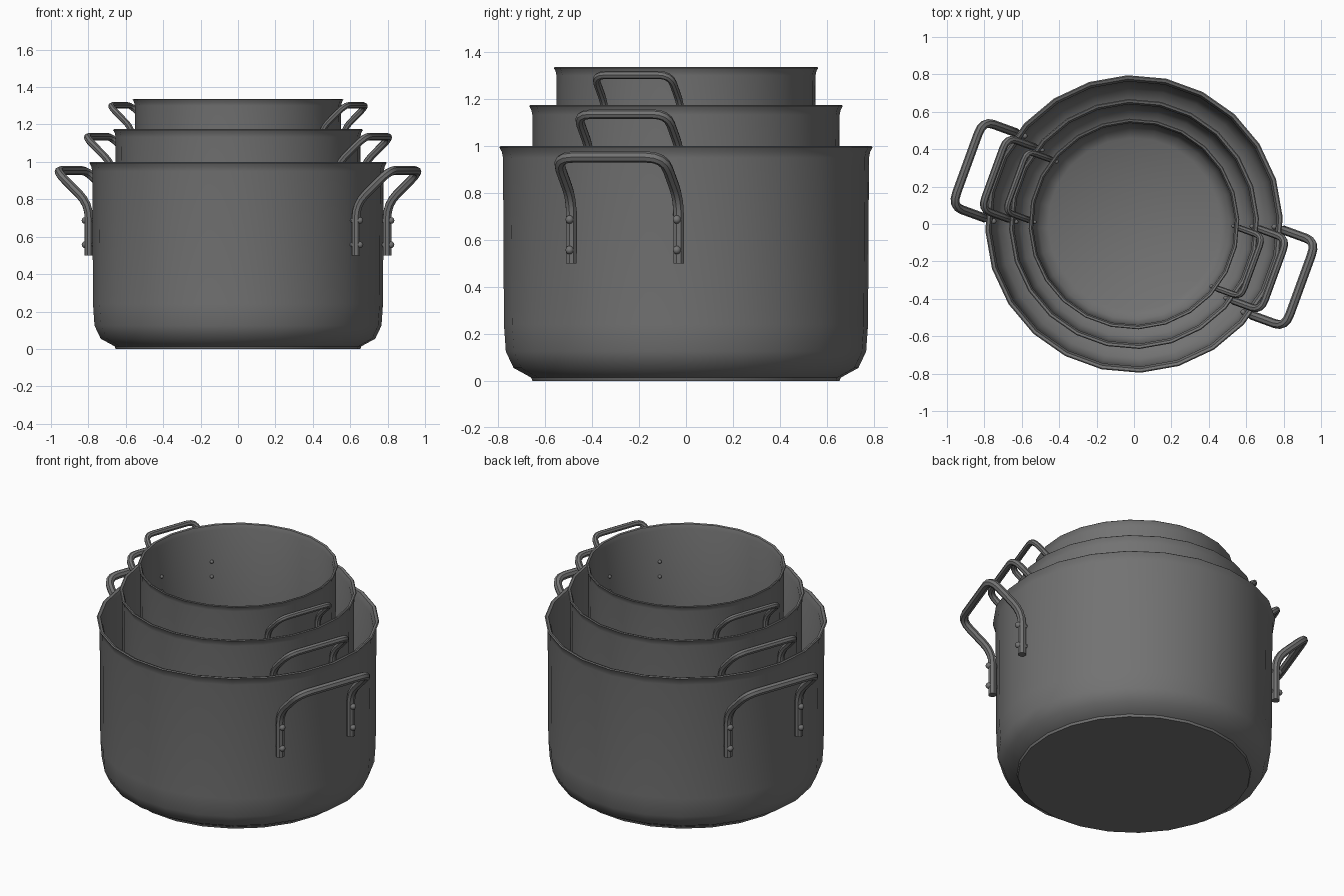
import bpy, bmesh, math
from mathutils import Vector, Matrix

if "Cube" in bpy.data.objects:
    bpy.data.objects.remove(bpy.data.objects["Cube"], do_unlink=True)

SEGMENTS = 24
TURN = math.radians(-20)      # the handles sit a little clockwise of the x axis
LEG_OUT, BAR_OUT, HALF_SPAN = 0.76, 0.948, 0.243

# One metal for everything
metal = bpy.data.materials.new("grey metal")
metal.use_nodes = True
grey = (0.17, 0.17, 0.17, 1)
metal.diffuse_color = grey
metal.node_tree.nodes["Principled BSDF"].inputs["Base Color"].default_value = grey
metal.node_tree.nodes["Principled BSDF"].inputs["Roughness"].default_value = 0.5


def add_object(name, data, smooth_angle=40):
    obj = bpy.data.objects.new(name, data)
    bpy.context.collection.objects.link(obj)
    data.materials.append(metal)
    bpy.ops.object.select_all(action='DESELECT')
    obj.select_set(True)
    bpy.context.view_layer.objects.active = obj
    if obj.type == 'CURVE':
        bpy.ops.object.convert(target='MESH')
        obj = bpy.context.view_layer.objects.active
    bpy.ops.object.shade_smooth_by_angle(angle=math.radians(smooth_angle))
    return obj


def pot_mesh():
    """Spin the wall section, outside then inside, around z."""
    section = [(0, 0), (0.655, 0), (0.66, 0.014), (0.735, 0.055), (0.768, 0.125),
               (0.776, 0.24), (0.78, 0.95), (0.785, 0.975), (0.796, 0.995),
               (0.79, 1.0), (0.775, 0.995), (0.763, 0.96), (0.758, 0.24),
               (0.75, 0.135), (0.72, 0.075), (0.65, 0.035), (0, 0.03)]
    bm = bmesh.new()
    start = Matrix.Rotation(math.pi / SEGMENTS, 3, 'Z')
    verts = [bm.verts.new(start @ Vector((r, 0, z))) for r, z in section]
    edges = [bm.edges.new(pair) for pair in zip(verts, verts[1:])]
    bmesh.ops.spin(bm, geom=verts + edges, cent=(0, 0, 0), axis=(0, 0, 1),
                   angle=math.tau, steps=SEGMENTS, use_duplicate=False)
    bmesh.ops.remove_doubles(bm, verts=bm.verts, dist=0.0005)
    bmesh.ops.recalc_face_normals(bm, faces=bm.faces)
    mesh = bpy.data.meshes.new("pot_body")
    bm.to_mesh(mesh)
    bm.free()
    return mesh


def rounded(points, radius, steps=4):
    """Replace each inner corner of a path by a small arc."""
    path = [points[0]]
    for before, corner, after in zip(points, points[1:], points[2:]):
        a = corner + (before - corner).normalized() * radius
        b = corner + (after - corner).normalized() * radius
        for i in range(steps + 1):
            t = i / steps
            path.append(a * (1 - t) ** 2 + corner * 2 * t * (1 - t) + b * t * t)
    return path + [points[-1]]


def handle_curve():
    """Bent rod: two riveted legs, two slanted arms and a grip bar."""
    leg = [(LEG_OUT, 0.5), (LEG_OUT, 0.775), (BAR_OUT, 0.953)]
    side = [Vector((n, HALF_SPAN, z)) for n, z in leg]
    other = [Vector((n, -HALF_SPAN, z)) for n, z in reversed(leg)]
    path = rounded(side + other, 0.075)
    curve = bpy.data.curves.new("handle", 'CURVE')
    curve.dimensions = '3D'
    curve.bevel_depth = 0.024
    curve.bevel_resolution = 2
    curve.use_fill_caps = True
    spline = curve.splines.new('POLY')
    spline.points.add(len(path) - 1)
    for point, co in zip(spline.points, path):
        point.co = (*co, 1)
    return curve


def rivet_mesh():
    """Domed heads outside the legs and inside the wall, joined by shafts."""
    bm = bmesh.new()
    for t in (-HALF_SPAN, HALF_SPAN):
        for z in (0.557, 0.687):
            bmesh.ops.create_cone(bm, segments=8, radius1=0.012, radius2=0.012, depth=0.08,
                                  matrix=Matrix.Translation((0.745, t, z))
                                  @ Matrix.Rotation(math.pi / 2, 4, 'Y'))
            for n, size in ((0.782, 0.018), (0.71, 0.015)):
                bmesh.ops.create_uvsphere(bm, u_segments=10, v_segments=6, radius=size,
                                          matrix=Matrix.Translation((n, t, z)))
    mesh = bpy.data.meshes.new("rivets")
    bm.to_mesh(mesh)
    bm.free()
    return mesh


# Three nested pots of shrinking size, each with a pair of handles
for size, scale, top in (("large", 1.0, 1.0), ("medium", 0.84, 1.175), ("small", 0.708, 1.336)):
    parts = [(add_object(size + "_pot", pot_mesh()), 0)]
    for side, angle in (("left", 0), ("right", math.pi)):
        parts.append((add_object(f"{size}_{side}_handle", handle_curve()), angle))
        parts.append((add_object(f"{size}_{side}_rivets", rivet_mesh()), angle))
    for obj, angle in parts:
        obj.scale = (scale,) * 3
        obj.rotation_euler.z = TURN + angle
        obj.location.z = top - scale
